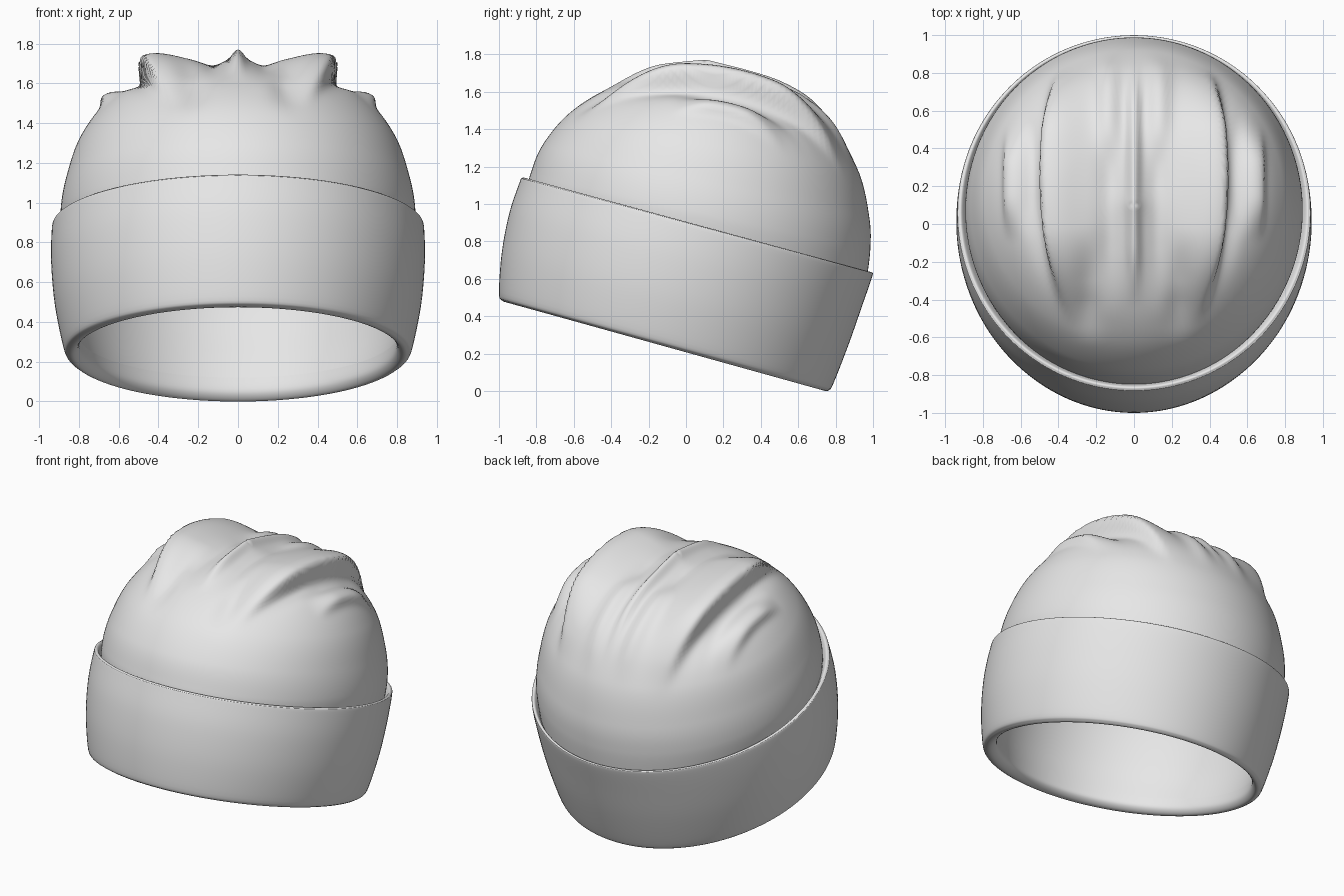
import bpy
import bmesh
from math import sin, cos, pi, exp
from mathutils import Vector

cube = bpy.data.objects.get("Cube")
if cube:
    bpy.data.objects.remove(cube, do_unlink=True)

wool = bpy.data.materials.new("light_grey_wool")
wool.use_nodes = True
wool.diffuse_color = (0.8, 0.8, 0.8, 1)
wool.node_tree.nodes["Principled BSDF"].inputs["Base Color"].default_value = (0.8, 0.8, 0.8, 1)

SEGS = 160
FOLD_CENTRE = Vector((0, 0.15, 0.6))


def refine(rows, steps):
    """Smooth spline through the profile rows."""
    out = []
    for i in range(len(rows) - 1):
        a, b = rows[max(i - 1, 0)], rows[i]
        c, d = rows[i + 1], rows[min(i + 2, len(rows) - 1)]
        for s in range(steps):
            t = s / steps
            out.append([0.5 * (2 * q + (r - p) * t + (2 * p - 5 * q + 4 * r - w) * t * t
                               + (3 * q - p - 3 * r + w) * t ** 3)
                        for p, q, r, w in zip(a, b, c, d)])
    out.append(list(rows[-1]))
    return out


def loft(name, rows, steps, shape=None, pole=None):
    """Tilted oval rings; each row is front y, front z, back y, back z, half width."""
    bm = bmesh.new()
    rings = []
    for fy, fz, by, bz, w in refine(rows, steps):
        ring = []
        for k in range(SEGS):
            a = 2 * pi * k / SEGS
            s = (1 + sin(a)) / 2
            p = Vector((w * cos(a), fy + (by - fy) * s, fz + (bz - fz) * s))
            ring.append(bm.verts.new(shape(p) if shape else p))
        rings.append(ring)
    for lower, upper in zip(rings, rings[1:]):
        for k in range(SEGS):
            n = (k + 1) % SEGS
            bm.faces.new((lower[k], lower[n], upper[n], upper[k]))
    if pole:
        tip = Vector(pole)
        top = bm.verts.new(shape(tip) if shape else tip)
        for k in range(SEGS):
            bm.faces.new((rings[-1][k], rings[-1][(k + 1) % SEGS], top))
    mesh = bpy.data.meshes.new(name)
    bm.to_mesh(mesh)
    bm.free()
    mesh.materials.append(wool)
    obj = bpy.data.objects.new(name, mesh)
    bpy.context.collection.objects.link(obj)
    for f in mesh.polygons:
        f.use_smooth = True
    return obj


def ramp(x, a, b):
    t = min(max((x - a) / (b - a), 0), 1)
    return t * t * (3 - 2 * t)


def span(x, a, b, c, d):
    return ramp(x, a, b) * (1 - ramp(x, c, d))


def hump(x, mid, width):
    return exp(-((x - mid) / width) ** 2)


def gathered(p):
    """Push the knitted cloth into long front-to-back folds."""
    u, y = abs(p.x), p.y
    # main folds with a steep outer edge
    d = 0.45 - 0.2 * (y - 0.25) ** 2 - u
    h = 0.115 * hump(d, 0, 0.18 if d > 0 else 0.03) * span(y, -0.55, 0.0, 0.45, 0.9)
    h -= 0.02 * hump(d, -0.07, 0.05) * span(y, -0.4, 0.0, 0.45, 0.8)
    # centre crease and its valleys
    h += 0.045 * hump(u, 0, 0.035) * span(y, -0.45, -0.1, 0.6, 0.9)
    h -= 0.025 * hump(u, 0.13, 0.06) * span(y, -0.5, -0.1, 0.2, 0.5)
    h += 0.035 * hump(u, 0.13, 0.06) * span(y, 0.3, 0.6, 0.7, 0.95)
    # hollows between the fold ends at the front
    h -= 0.03 * hump(u, 0.24, 0.07) * span(y, -0.65, -0.4, -0.3, 0.0)
    # small outer folds
    e = 0.66 - u
    h += 0.04 * hump(e, 0, 0.07 if e > 0 else 0.025) * span(y, -0.1, 0.15, 0.3, 0.55)
    h -= 0.02 * hump(u, 0.56, 0.04) * span(y, -0.1, 0.15, 0.4, 0.7)
    return p + (p - FOLD_CENTRE).normalized() * h * ramp(p.z, 1.1, 1.35)


# crown
loft("crown", [
    (-0.855, 1.05, 0.96, 0.56, 0.88),
    (-0.835, 1.15, 0.985, 0.75, 0.893),
    (-0.77, 1.31, 0.98, 0.93, 0.865),
    (-0.63, 1.48, 0.92, 1.18, 0.79),
    (-0.43, 1.61, 0.77, 1.42, 0.64),
    (-0.2, 1.69, 0.5, 1.61, 0.38),
    (0.08, 1.725, 0.12, 1.724, 0.025),
], 14, gathered, (0, 0.1, 1.725))

# folded cuff, from the inner lip round the bottom to the top rim
loft("cuff", [
    (-0.90, 0.56, 0.735, 0.12, 0.805),
    (-0.905, 0.50, 0.715, 0.05, 0.80),
    (-0.945, 0.475, 0.735, 0.005, 0.825),
    (-0.985, 0.485, 0.765, 0.005, 0.855),
    (-1.0, 0.53, 0.79, 0.045, 0.88),
    (-0.985, 0.74, 0.87, 0.25, 0.922),
    (-0.945, 0.95, 0.94, 0.45, 0.94),
    (-0.89, 1.115, 0.995, 0.61, 0.937),
    (-0.878, 1.138, 0.995, 0.633, 0.928),
    (-0.86, 1.135, 0.98, 0.63, 0.91),
    (-0.845, 1.08, 0.955, 0.58, 0.88),
], 5)

# inside lining
lining = loft("lining", [
    (-0.90, 0.56, 0.735, 0.12, 0.805),
    (-0.89, 0.75, 0.81, 0.3, 0.845),
    (-0.82, 1.03, 0.92, 0.6, 0.855),
    (-0.70, 1.28, 0.92, 0.95, 0.80),
    (-0.46, 1.49, 0.76, 1.3, 0.62),
    (-0.2, 1.59, 0.45, 1.53, 0.35),
    (0.08, 1.63, 0.12, 1.629, 0.025),
], 5, pole=(0, 0.1, 1.63))
lining.data.flip_normals()
